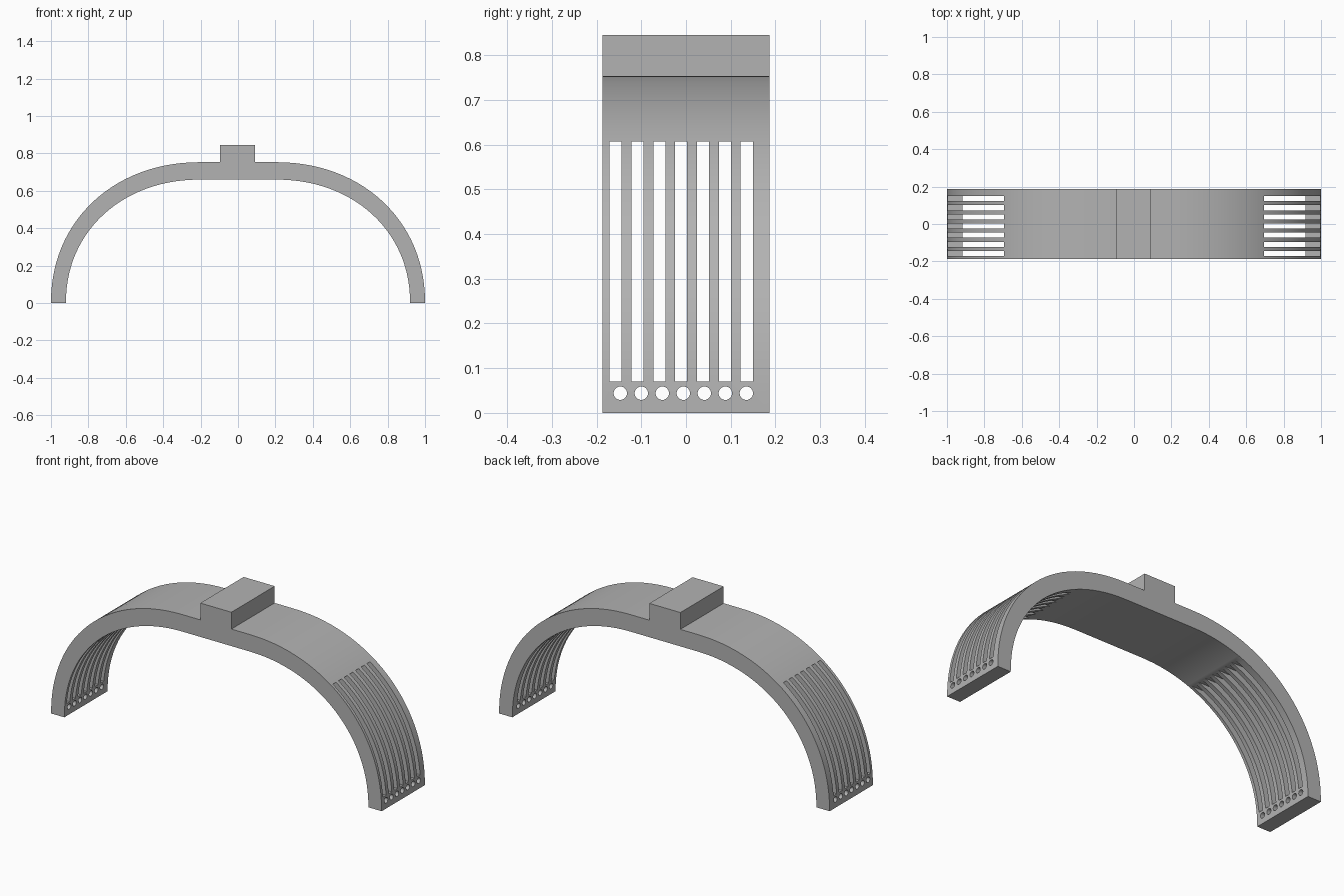
import bpy
import bmesh
import math
from mathutils import Matrix

cube = bpy.data.objects.get("Cube")
if cube:
    bpy.data.objects.remove(cube, do_unlink=True)

grey = bpy.data.materials.new("plain grey")
grey.use_nodes = True
grey.diffuse_color = (0.45, 0.45, 0.45, 1)
grey.node_tree.nodes["Principled BSDF"].inputs["Base Color"].default_value = grey.diffuse_color

HALF_DEPTH = 0.187
STEPS = 28


def make_object(name, bm):
    bmesh.ops.recalc_face_normals(bm, faces=bm.faces)
    mesh = bpy.data.meshes.new(name)
    bm.to_mesh(mesh)
    bm.free()
    mesh.materials.append(grey)
    obj = bpy.data.objects.new(name, mesh)
    bpy.context.collection.objects.link(obj)
    return obj


def quarter(centre, end, height, power):
    """Rounded shoulder from the foot up to the flat crown."""
    points = []
    for i in range(STEPS + 1):
        a = math.pi / 2 * i / STEPS
        x = centre + (end - centre) * max(math.cos(a), 0) ** (2 / power)
        points.append((x, height * math.sin(a) ** (2 / power)))
    return points


def add_box(bm, x0, x1, y0, y1, z0, z1):
    matrix = Matrix.Translation(((x0 + x1) / 2, (y0 + y1) / 2, (z0 + z1) / 2))
    matrix = matrix @ Matrix.Diagonal((x1 - x0, y1 - y0, z1 - z0, 1))
    bmesh.ops.create_cube(bm, size=1, matrix=matrix)


# Arched band with the square block on its crown, as one extruded profile
outer = quarter(0.2, 1.0, 0.753, 2.1)
inner = quarter(0.2, 0.92, 0.66, 2.1)
block = [(0.091, 0.753), (0.091, 0.845), (-0.097, 0.845), (-0.097, 0.753)]
profile = outer + block + [(-x, z) for x, z in reversed(outer)]
profile += [(-x, z) for x, z in inner] + inner[::-1]
bm = bmesh.new()
face = bm.faces.new([bm.verts.new((x, -HALF_DEPTH, z)) for x, z in profile])
result = bmesh.ops.extrude_face_region(bm, geom=[face])
moved = [v for v in result["geom"] if isinstance(v, bmesh.types.BMVert)]
bmesh.ops.translate(bm, verts=moved, vec=(0, 2 * HALF_DEPTH, 0))
band = make_object("arched_band", bm)

# Seven long slots and seven round holes through both legs
bm = bmesh.new()
for i in range(7):
    y = -0.171 + 0.0489 * i
    add_box(bm, -1.2, 1.2, y, y + 0.027, 0.07, 0.607)
    place = Matrix.Translation((0, -0.147 + 0.047 * i, 0.044))
    bmesh.ops.create_cone(bm, cap_ends=True, segments=32, radius1=0.015, radius2=0.015,
                          depth=2.4, matrix=place @ Matrix.Rotation(math.pi / 2, 4, "Y"))
cutter = make_object("slot_cutter", bm)
cutter.hide_render = True

cut = band.modifiers.new("slots", "BOOLEAN")
cut.operation = "DIFFERENCE"
cut.solver = "EXACT"
cut.object = cutter
bpy.context.view_layer.objects.active = band
band.select_set(True)
bpy.ops.object.modifier_apply(modifier=cut.name)
bpy.data.objects.remove(cutter, do_unlink=True)
bpy.ops.object.shade_smooth_by_angle(angle=math.radians(30))
